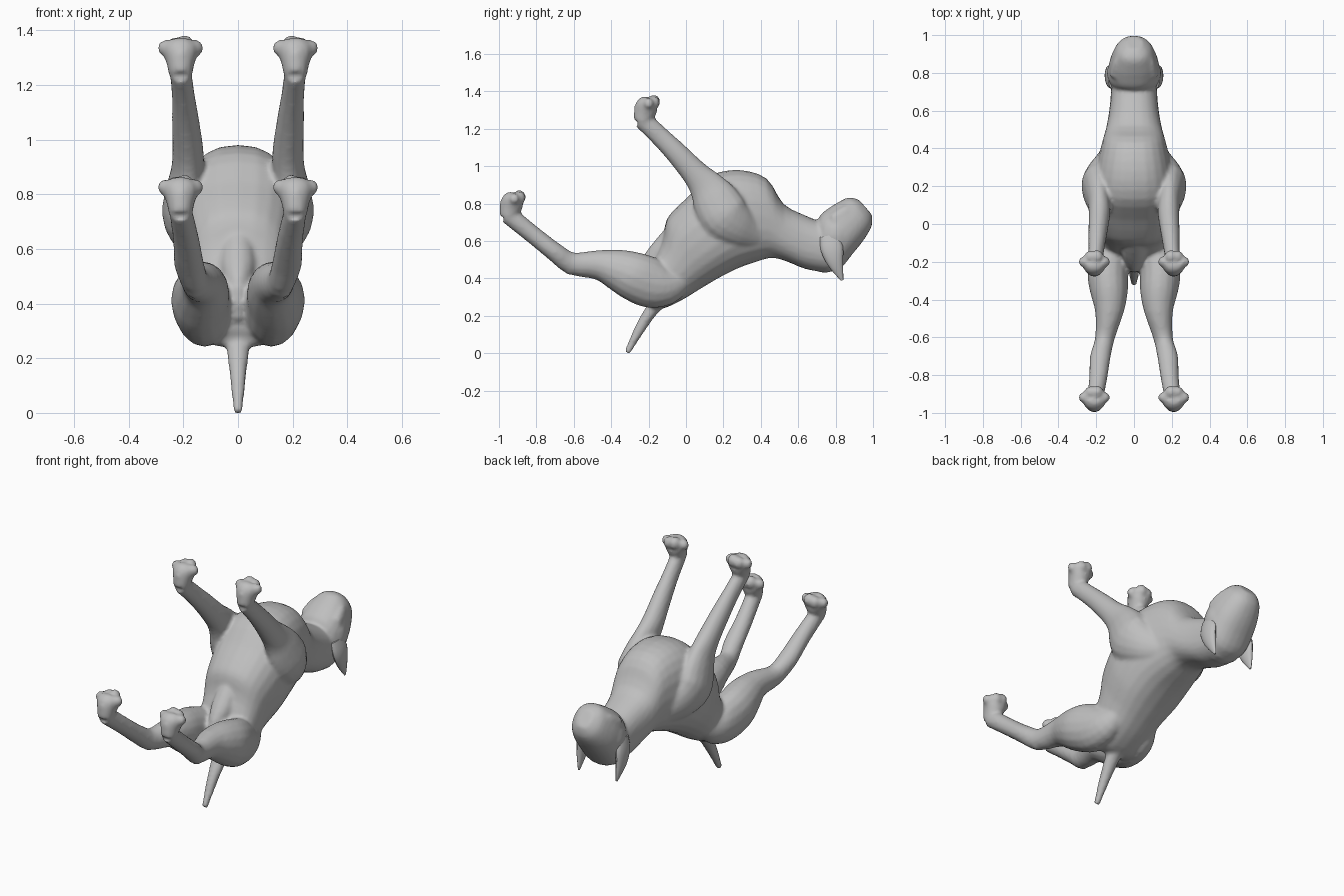
import bpy, bmesh, math
from mathutils import Vector, Matrix

old = bpy.data.objects.get("Cube")
if old:
    bpy.data.objects.remove(old, do_unlink=True)

grey = bpy.data.materials.new("plain grey")
grey.use_nodes = True
COL = (0.52, 0.52, 0.52, 1)
grey.diffuse_color = COL
grey.node_tree.nodes["Principled BSDF"].inputs["Base Color"].default_value = COL


def refine(rows, steps=3):
    """Catmull-Rom interpolation between the rows of a section table."""
    out = []
    for i in range(len(rows) - 1):
        p0, p1, p2 = rows[max(i - 1, 0)], rows[i], rows[i + 1]
        p3 = rows[min(i + 2, len(rows) - 1)]
        for k in range(steps):
            t = k / steps
            out.append([b + 0.5 * t * (c - a + t * (2 * a - 5 * b + 4 * c - d
                        + t * (3 * (b - c) + d - a)))
                        for a, b, c, d in zip(p0, p1, p2, p3)])
    return out + [list(rows[-1])]


def loft(bm, sections, power=2.0, n=24):
    """Skin superellipse rings; each section is (centre, half axis, half width)."""
    rings = []
    for c, h, w in sections:
        ring = []
        for i in range(n):
            a = 2 * math.pi * i / n
            ca, sa = math.cos(a), math.sin(a)
            u = math.copysign(abs(ca) ** (2 / power), ca)
            v = math.copysign(abs(sa) ** (2 / power), sa)
            ring.append(bm.verts.new(c + h * v + Vector((w * u, 0, 0))))
        rings.append(ring)
    for r, q in zip(rings, rings[1:]):
        for i in range(n):
            j = (i + 1) % n
            bm.faces.new((r[i], r[j], q[j], q[i]))
    bm.faces.new(rings[0])
    bm.faces.new(rings[-1])


def trunk(bm, rows, power):
    """Rows: back y, z, belly y, z, half width."""
    secs = []
    for by, bz, fy, fz, w in refine(rows):
        a, b = Vector((0, by, bz)), Vector((0, fy, fz))
        secs.append(((a + b) / 2, (b - a) / 2, w))
    loft(bm, secs, power)


def limb(bm, rows, side=1, shift=(0, 0, 0)):
    """Rows: x, y, z, half width, half depth square to the path."""
    rows = refine(rows)
    pts = [Vector(r[:3]) + Vector(shift) for r in rows]
    secs = []
    for i, r in enumerate(rows):
        t = pts[min(i + 1, len(pts) - 1)] - pts[max(i - 1, 0)]
        nrm = Vector((0, -t.z, t.y)).normalized()
        p = pts[i].copy()
        p.x *= side
        secs.append((p, nrm * r[4], r[3]))
    loft(bm, secs, n=16)


def blob(bm, pos, size):
    bmesh.ops.create_icosphere(
        bm, subdivisions=2, radius=1,
        matrix=Matrix.Translation(pos) @ Matrix.Diagonal((*size, 1)))


def finish(bm, name):
    bmesh.ops.recalc_face_normals(bm, faces=bm.faces)
    me = bpy.data.meshes.new(name)
    bm.to_mesh(me)
    bm.free()
    me.materials.append(grey)
    ob = bpy.data.objects.new(name, me)
    bpy.context.collection.objects.link(ob)
    bpy.ops.object.select_all(action='DESELECT')
    ob.select_set(True)
    bpy.context.view_layer.objects.active = ob
    bpy.ops.object.shade_smooth_by_angle(angle=math.radians(40))
    return ob


skin = bmesh.new()

# Torso and neck
trunk(skin, [
    (-0.19, 0.245, -0.22, 0.31, 0.10),
    (-0.12, 0.24, -0.21, 0.42, 0.165),
    (-0.02, 0.285, -0.13, 0.60, 0.175),
    (0.07, 0.34, -0.105, 0.71, 0.19),
    (0.12, 0.37, -0.06, 0.77, 0.205),
    (0.18, 0.405, 0.02, 0.845, 0.22),
    (0.28, 0.455, 0.13, 0.95, 0.22),
    (0.38, 0.49, 0.28, 0.98, 0.195),
    (0.46, 0.51, 0.43, 0.935, 0.165),
    (0.54, 0.49, 0.52, 0.80, 0.143),
    (0.64, 0.45, 0.63, 0.74, 0.127),
    (0.76, 0.43, 0.73, 0.70, 0.12)], 2.4)

# Head with a short blunt muzzle
trunk(skin, [
    (0.72, 0.43, 0.70, 0.66, 0.105),
    (0.82, 0.45, 0.715, 0.735, 0.135),
    (0.89, 0.53, 0.77, 0.78, 0.135),
    (0.95, 0.605, 0.81, 0.805, 0.12),
    (0.993, 0.68, 0.87, 0.833, 0.09),
    (0.995, 0.74, 0.925, 0.82, 0.045)], 2.3)

# Tail and groin ridge
limb(skin, [(0, -0.10, 0.33, 0.05, 0.05), (0, -0.18, 0.235, 0.042, 0.036),
            (0, -0.25, 0.125, 0.029, 0.028), (0, -0.315, 0.002, 0.017, 0.016)])
limb(skin, [(0, -0.05, 0.66, 0.05, 0.05), (0, -0.14, 0.54, 0.065, 0.06),
            (0, -0.20, 0.44, 0.04, 0.06), (0, -0.20, 0.34, 0.03, 0.04)])

HIND = (0, -0.718, -0.51)
for s in (1, -1):
    # Shoulder and front leg
    limb(skin, [
        (0.11, 0.42, 0.61, 0.04, 0.05), (0.14, 0.36, 0.635, 0.055, 0.08),
        (0.17, 0.29, 0.67, 0.075, 0.11), (0.193, 0.21, 0.73, 0.085, 0.135),
        (0.19, 0.155, 0.82, 0.073, 0.125), (0.185, 0.11, 0.89, 0.06, 0.098),
        (0.183, 0.05, 0.96, 0.057, 0.073), (0.192, -0.05, 1.07, 0.05, 0.06),
        (0.20, -0.14, 1.16, 0.042, 0.053), (0.21, -0.235, 1.25, 0.04, 0.05)], s)
    # Thigh, hock and hind leg
    limb(skin, [
        (0.11, -0.01, 0.40, 0.05, 0.06), (0.115, -0.09, 0.37, 0.088, 0.108),
        (0.125, -0.18, 0.375, 0.104, 0.135), (0.138, -0.28, 0.412, 0.107, 0.131),
        (0.132, -0.37, 0.447, 0.098, 0.111), (0.13, -0.47, 0.472, 0.075, 0.08),
        (0.155, -0.61, 0.48, 0.052, 0.06), (0.178, -0.70, 0.54, 0.055, 0.051),
        (0.19, -0.82, 0.635, 0.048, 0.048), (0.21, -0.95, 0.74, 0.042, 0.05)], s)
    blob(skin, (s * 0.16, -0.62, 0.455), (0.035, 0.035, 0.038))
    # Paws: flared pad, heel and four toes
    for sh in ((0, 0, 0), HIND):
        limb(skin, [
            (0.21, -0.235, 1.235, 0.042, 0.046), (0.21, -0.222, 1.28, 0.052, 0.058),
            (0.21, -0.207, 1.325, 0.066, 0.06), (0.21, -0.19, 1.35, 0.055, 0.04)], s, sh)
        for x, y, z, r in ((0.21, -0.248, 1.305, 0.032), (0.155, -0.20, 1.335, 0.029),
                           (0.195, -0.172, 1.345, 0.035), (0.23, -0.172, 1.34, 0.033),
                           (0.267, -0.20, 1.335, 0.028), (0.21, -0.21, 1.328, 0.04)):
            blob(skin, (s * x, y + sh[1], z + sh[2]), (r, r, r * 1.1))
    # Cheek and jowl
    blob(skin, (s * 0.095, 0.80, 0.63), (0.05, 0.07, 0.09))
    limb(skin, [(0.10, 0.79, 0.71, 0.03, 0.04), (0.083, 0.86, 0.75, 0.03, 0.043),
                (0.047, 0.93, 0.77, 0.03, 0.04)], s)

body = finish(skin, "dog_body")
mod = body.modifiers.new("merge parts", 'REMESH')
mod.mode = 'VOXEL'
mod.voxel_size = 0.011
mod.use_smooth_shade = True
mod = body.modifiers.new("soften joins", 'SMOOTH')
mod.factor = 0.5
mod.iterations = 4

# Pointed ears
for s, label in ((1, "left_ear"), (-1, "right_ear")):
    ear = bmesh.new()
    limb(ear, [(0.115, 0.765, 0.63, 0.02, 0.05), (0.128, 0.78, 0.56, 0.026, 0.06),
               (0.13, 0.80, 0.48, 0.022, 0.042), (0.125, 0.835, 0.39, 0.004, 0.007)], s)
    finish(ear, label)
